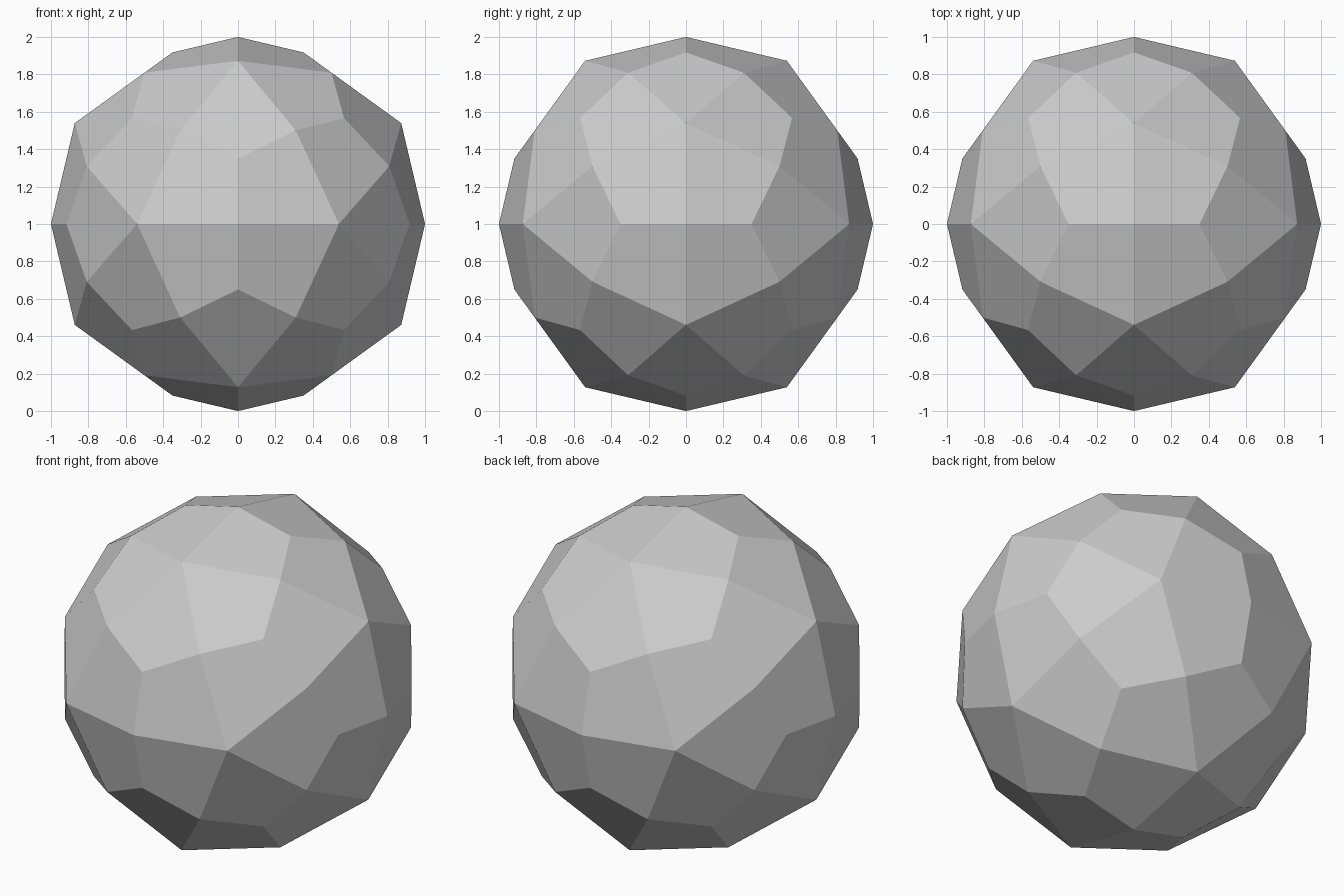
import bpy, bmesh, math
from itertools import product
from mathutils import Vector

if "Cube" in bpy.data.objects:
    bpy.data.objects.remove(bpy.data.objects["Cube"])

PHI = (1 + math.sqrt(5)) / 2
C = PHI ** 3  # plane constant that puts the four-way corners at radius 1


def orbit(x, y, z):
    """All sign changes and cyclic shifts of a point."""
    pts = set()
    for p in ((x, y, z), (z, x, y), (y, z, x)):
        for s in product((1, -1), repeat=3):
            pts.add(tuple(a * b + 0.0 for a, b in zip(p, s)))
    return [Vector(p) for p in sorted(pts)]


# radii that keep every kite face flat
r5 = C / (PHI * C + 1)            # scale of five-way corners (0, 1, phi)
r3 = C / (PHI * C + 1 / PHI)      # scale of three-way corners (1/phi, 0, phi)

corners = orbit(0, 0, 1) + orbit(PHI / 2, 0.5, 0.5 / PHI)    # four-way
corners += orbit(0, r5, PHI * r5)                            # five-way
corners += orbit(r3 / PHI, 0, PHI * r3) + orbit(r3, r3, r3)  # three-way

# hull of the corners, with coplanar triangles merged to 60 kites
bm = bmesh.new()
for p in corners:
    bm.verts.new(p + Vector((0, 0, 1)))
bmesh.ops.convex_hull(bm, input=bm.verts[:])
bmesh.ops.dissolve_limit(bm, angle_limit=math.radians(2),
                         verts=bm.verts[:], edges=bm.edges[:])
bmesh.ops.recalc_face_normals(bm, faces=bm.faces[:])

mesh = bpy.data.meshes.new("kite_faced_ball")
bm.to_mesh(mesh)
bm.free()
ball = bpy.data.objects.new("kite_faced_ball", mesh)
bpy.context.collection.objects.link(ball)
